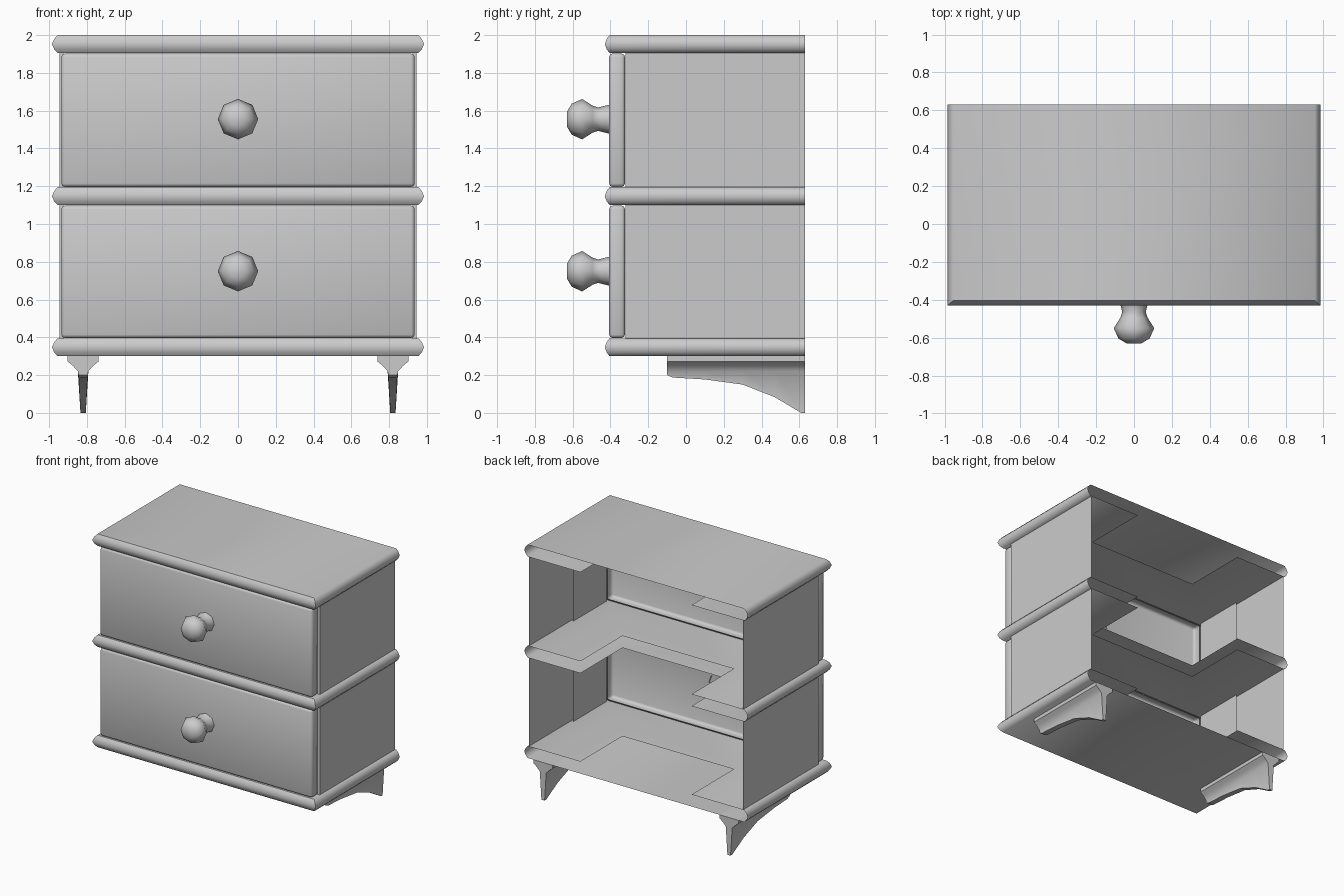
import bpy, bmesh, math

if "Cube" in bpy.data.objects:
    bpy.data.objects.remove(bpy.data.objects["Cube"])

BACK = 0.63


def finish(name, bm, angle=40):
    bmesh.ops.remove_doubles(bm, verts=bm.verts, dist=1e-5)
    bmesh.ops.recalc_face_normals(bm, faces=bm.faces)
    me = bpy.data.meshes.new(name)
    bm.to_mesh(me)
    bm.free()
    ob = bpy.data.objects.new(name, me)
    bpy.context.collection.objects.link(ob)
    bpy.ops.object.select_all(action='DESELECT')
    ob.select_set(True)
    bpy.context.view_layer.objects.active = ob
    bpy.ops.object.shade_smooth_by_angle(angle=math.radians(angle))
    return ob


def loft(bm, rows, closed=False):
    """Skin a list of equally long point rows; returns the vertex rows."""
    vr = [[bm.verts.new(p) for p in r] for r in rows]
    for a, b in zip(vr, vr[1:]):
        n = len(a)
        for i in range(n if closed else n - 1):
            j = (i + 1) % n
            bm.faces.new((a[i], a[j], b[j], b[i]))
    return vr


# Shelf: pointed edge on three sides, open at the back, optional rear notches
def shelf(name, z0, z1, notch_bottom, notch_top):
    bm = bmesh.new()
    rows = []
    for z, inset in ((z0, 0.03), (z0 + 0.02, 0.012), ((z0 + z1) / 2, 0.0),
                     (z1 - 0.02, 0.012), (z1, 0.03)):
        x, y = 0.985 - inset, -0.43 + inset * 0.85
        rows.append([(x, BACK, z), (x, y, z), (-x, y, z), (-x, BACK, z)])
    vr = loft(bm, rows)
    for row, z, notch in ((vr[0], z0, notch_bottom), (vr[-1], z1, notch_top)):
        cut = [(-0.49, BACK), (-0.49, 0.1), (0.49, 0.1), (0.49, BACK)] if notch else []
        bm.faces.new(row + [bm.verts.new((x, y, z)) for x, y in cut])
    finish(name, bm, 50)


shelf("bottom_shelf", 0.30, 0.395, False, True)
shelf("middle_shelf", 1.10, 1.195, True, True)
shelf("top_shelf", 1.905, 2.0, True, False)


# Side panel: outer sheet, front edge and a shorter inner sheet
def side_panel(name, s, z0, z1):
    bm = bmesh.new()
    path = [(0.945, BACK), (0.945, -0.32), (0.925, -0.32), (0.925, 0.1)]
    loft(bm, [[(s * x, y, z) for x, y in path] for z in (z0, z1)])
    finish(name, bm)


# Drawer front: rounded box without a back face
def drawer_front(name, z0, z1):
    bm = bmesh.new()
    bmesh.ops.create_cube(bm, size=1)
    for v in bm.verts:
        v.co = (v.co.x * 1.87, -0.365 + v.co.y * 0.084, (z0 + z1) / 2 + v.co.z * (z1 - z0))
    bmesh.ops.bevel(bm, geom=bm.edges[:], offset=0.018, segments=2,
                    profile=0.5, affect='EDGES')
    back = [f for f in bm.faces if f.normal.y > 0.99]
    bmesh.ops.delete(bm, geom=back, context='FACES')
    finish(name, bm, 60)


# Knob: eight-sided turned shape along y
def knob(name, z):
    bm = bmesh.new()
    prof = [(-0.40, 0.078), (-0.43, 0.071), (-0.465, 0.062), (-0.495, 0.072),
            (-0.55, 0.107), (-0.605, 0.082), (-0.63, 0.04)]
    rows = [[(r * math.cos(k * math.pi / 4), y, z + r * math.sin(k * math.pi / 4))
             for k in range(8)] for y, r in prof]
    vr = loft(bm, rows, closed=True)
    bm.faces.new(vr[-1])
    finish(name, bm, 60)


for label, z0, z1, zk in (("lower", 0.395, 1.10, 0.75), ("upper", 1.195, 1.905, 1.555)):
    drawer_front(label + "_drawer_front", z0 + 0.002, z1 - 0.003)
    knob(label + "_knob", zk)
    for side, s in (("left", -1), ("right", 1)):
        side_panel(f"{label}_{side}_side_panel", s, z0, z1)


# Bracket leg: flared section swept back along a falling lower curve
def leg(name, cx):
    bm = bmesh.new()
    curve = [(-0.10, 0.20), (-0.07, 0.187), (0.10, 0.177), (0.30, 0.15),
             (0.47, 0.083), (0.61, 0.0), (BACK, 0.0)]
    rows = []
    for y, zb in curve:
        half = [(0.082, 0.30), (0.082, 0.272), (0.055, 0.25), (0.028, 0.222),
                (0.024 - 0.05 * (0.2 - zb), zb)]
        rows.append([(cx + w, y, z) for w, z in half] +
                    [(cx - w, y, z) for w, z in reversed(half)])
    vr = loft(bm, rows, closed=True)
    bm.faces.new(vr[0])
    bm.faces.new(vr[-1])
    finish(name, bm, 50)


leg("left_leg", -0.82)
leg("right_leg", 0.82)
